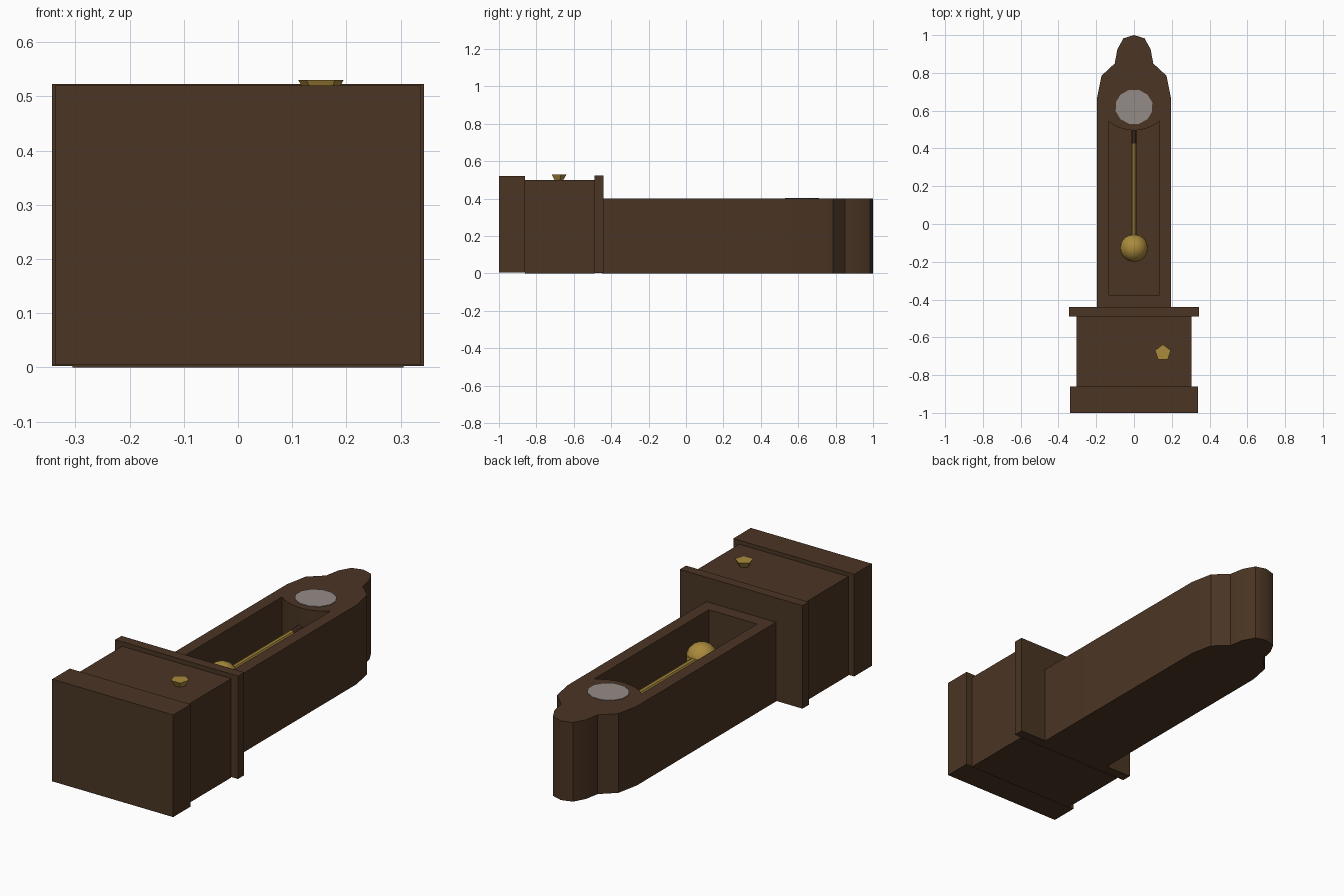
import bpy, bmesh, math
from mathutils import Matrix

if "Cube" in bpy.data.objects:
    bpy.data.objects.remove(bpy.data.objects["Cube"])


def material(name, rgb):
    m = bpy.data.materials.new(name)
    m.diffuse_color = (*rgb, 1)
    m.use_nodes = True
    m.node_tree.nodes["Principled BSDF"].inputs["Base Color"].default_value = m.diffuse_color
    return m


WOOD = material("dark_wood", (0.069, 0.035, 0.017))
BRASS = material("brass", (0.40, 0.255, 0.045))
DIAL = material("pale_grey_dial", (0.30, 0.26, 0.245))


def finish(name, bm, mat, smooth=None):
    bmesh.ops.recalc_face_normals(bm, faces=bm.faces)
    me = bpy.data.meshes.new(name)
    bm.to_mesh(me)
    bm.free()
    ob = bpy.data.objects.new(name, me)
    bpy.context.collection.objects.link(ob)
    me.materials.append(mat)
    bpy.ops.object.select_all(action='DESELECT')
    ob.select_set(True)
    bpy.context.view_layer.objects.active = ob
    if smooth:
        bpy.ops.object.shade_smooth_by_angle(angle=math.radians(smooth))
    return ob


def prism(name, pts, z0, z1, mat, smooth=None):
    bm = bmesh.new()
    f = bm.faces.new([bm.verts.new((x, y, z0)) for x, y in pts])
    top = bmesh.ops.extrude_face_region(bm, geom=[f])["geom"]
    bmesh.ops.translate(bm, vec=(0, 0, z1 - z0),
                        verts=[v for v in top if isinstance(v, bmesh.types.BMVert)])
    return finish(name, bm, mat, smooth)


def block(name, hx, y0, y1, z0, z1):
    return prism(name, [(-hx, y0), (hx, y0), (hx, y1), (-hx, y1)], z0, z1, WOOD)


def mirrored(half):
    return half + [(-x, y) for x, y in reversed(half) if x > 0]


def cone(name, loc, r0, r1, depth, sides, mat, rot, smooth=None):
    bm = bmesh.new()
    bmesh.ops.create_cone(bm, cap_ends=True, segments=sides, radius1=r0, radius2=r1,
                          depth=depth, matrix=Matrix.Translation(loc) @ rot)
    return finish(name, bm, mat, smooth)


# Long case with stepped crown outline
case = prism("clock_case", mirrored([
    (0.195, -0.45), (0.195, 0.67), (0.172, 0.785), (0.102, 0.85),
    (0.088, 0.925), (0.056, 0.983), (0, 1.0)]), 0, 0.40, WOOD, 35)

# Pendulum window cut into the case, its top edge curving round the dial
R, cy = 0.207, 0.702
a = math.asin(0.135 / R)
arc = [(R * math.sin(a * (1 - i / 4)), cy - R * math.cos(a * (1 - i / 4))) for i in range(4)]
cutter = prism("window_cutter", mirrored([(0.135, -0.375)] + arc + [(0, cy - R)]),
               0.20, 0.6, WOOD)
cutter.hide_render = True
bpy.context.view_layer.objects.active = case
mod = case.modifiers.new("window", 'BOOLEAN')
mod.operation, mod.solver, mod.object = 'DIFFERENCE', 'EXACT', cutter
bpy.ops.object.modifier_apply(modifier=mod.name)
bpy.data.objects.remove(cutter)

# Base: plinth, cabinet and top moulding
block("plinth", 0.338, -1.0, -0.86, 0.004, 0.52)
block("cabinet", 0.305, -0.86, -0.49, 0, 0.50)
block("base_moulding", 0.343, -0.49, -0.44, 0.003, 0.523)

# Dial
prism("dial", [(0.10 * math.cos(t * math.pi / 6 + 0.26), 0.093 * math.sin(t * math.pi / 6 + 0.26) + 0.62)
               for t in range(12)], 0.397, 0.403, DIAL)

# Pendulum: hanger, rod and bob
along_y = Matrix.Rotation(math.radians(90), 4, 'X')
cone("pendulum_hanger", (0, 0.465, 0.30), 0.013, 0.013, 0.08, 8, WOOD, along_y)
cone("pendulum_rod", (0, 0.18, 0.30), 0.013, 0.013, 0.50, 8, BRASS, along_y)
bm = bmesh.new()
bmesh.ops.create_uvsphere(bm, u_segments=16, v_segments=10, radius=0.074,
                          matrix=Matrix.Translation((0, -0.127, 0.29)))
finish("pendulum_bob", bm, BRASS, 40)
prism("bob_collar", [(-0.042, -0.075), (0.042, -0.075), (0.037, -0.058), (-0.037, -0.058)],
      0.28, 0.31, BRASS)

# Five-sided flared knob on the cabinet door
cone("door_knob", (0.153, -0.682, 0.515), 0.026, 0.044, 0.03, 5, BRASS,
     Matrix.Identity(4))
